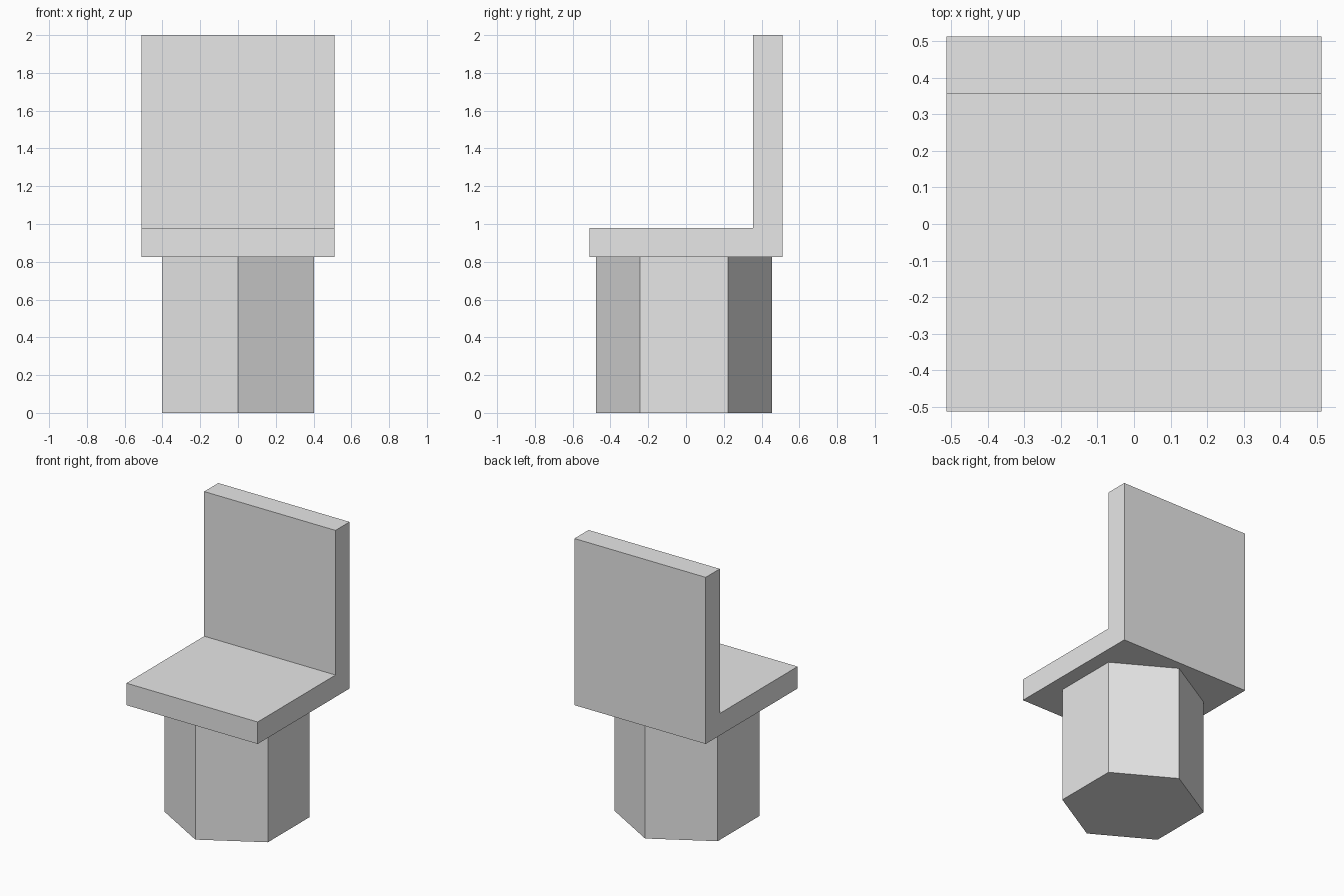
import bpy

cube = bpy.data.objects.get("Cube")
if cube:
    bpy.data.objects.remove(cube, do_unlink=True)

# Single flat grey
GREY = (0.8, 0.8, 0.8, 1.0)
grey = bpy.data.materials.new("light_grey")
grey.use_nodes = True
grey.diffuse_color = GREY
grey.node_tree.nodes["Principled BSDF"].inputs["Base Color"].default_value = GREY

HALF = 0.512        # half width of the seat
SEAT_BOTTOM = 0.825
SEAT_TOP = 0.98
BACK_FRONT = 0.355  # front face of the backrest


def finish(name):
    obj = bpy.context.object
    obj.name = obj.data.name = name
    obj.data.materials.clear()
    obj.data.materials.append(grey)
    bpy.ops.object.transform_apply(location=False, rotation=False, scale=True)
    return obj


def box(name, low, high):
    centre = [(a + b) / 2 for a, b in zip(low, high)]
    bpy.ops.mesh.primitive_cube_add(size=1, location=centre)
    bpy.context.object.scale = [b - a for a, b in zip(low, high)]
    return finish(name)


# Hexagonal pedestal with a corner facing forward
bpy.ops.mesh.primitive_cylinder_add(vertices=6, radius=0.466, depth=SEAT_BOTTOM,
                                    location=(0, -0.01, SEAT_BOTTOM / 2))
finish("pedestal")

# Square seat slab and upright backrest
box("seat", (-HALF, -HALF, SEAT_BOTTOM), (HALF, HALF, SEAT_TOP))
box("backrest", (-HALF, BACK_FRONT, SEAT_TOP), (HALF, HALF, 2.0))
